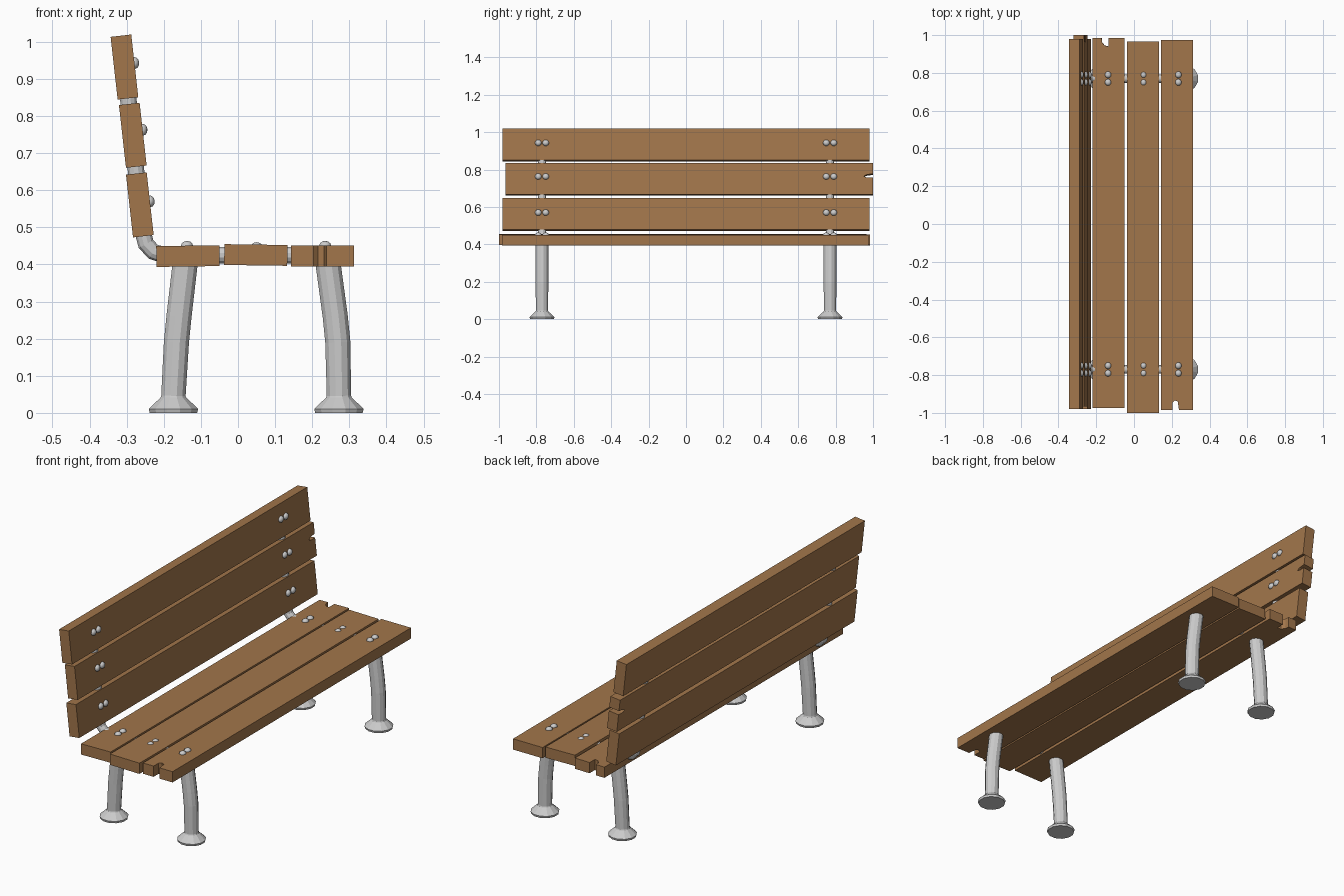
import bpy, bmesh
from math import radians, cos, sin, pi
from mathutils import Vector, Matrix

if "Cube" in bpy.data.objects:
    bpy.data.objects.remove(bpy.data.objects["Cube"])

wood = bpy.data.materials.new("wood")
wood.diffuse_color = (0.36, 0.18, 0.07, 1)
wood.use_nodes = True
wood.node_tree.nodes["Principled BSDF"].inputs["Base Color"].default_value = wood.diffuse_color


def finish(bm, name, mat=None):
    bmesh.ops.recalc_face_normals(bm, faces=bm.faces)
    me = bpy.data.meshes.new(name)
    bm.to_mesh(me)
    bm.free()
    ob = bpy.data.objects.new(name, me)
    bpy.context.collection.objects.link(ob)
    if mat:
        me.materials.append(mat)
    return ob


def tube(name, pts, y, sides=12):
    """Sweep round rings along (x, z, radius) points in the plane at y."""
    bm = bmesh.new()
    c = [Vector((x, y, z)) for x, z, r in pts]
    rings = []
    for i, (x, z, r) in enumerate(pts):
        t = Vector((0, 0, 0))
        if i > 0:
            t += (c[i] - c[i - 1]).normalized()
        if i < len(c) - 1:
            t += (c[i + 1] - c[i]).normalized()
        t.normalize()
        side = Vector((0, 1, 0))
        up = t.cross(side)
        rings.append([bm.verts.new(c[i] + r * (cos(a) * side + sin(a) * up))
                      for a in (2 * pi * (k + 0.5) / sides for k in range(sides))])
    for a, b in zip(rings, rings[1:]):
        for k in range(sides):
            n = (k + 1) % sides
            bm.faces.new((a[k], a[n], b[n], b[k]))
    bm.faces.new(rings[0])
    bm.faces.new(rings[-1])
    return finish(bm, name)


def bolts(name, m, u, h):
    """Four domed bolt heads on a plank, a pair at each leg frame."""
    bm = bmesh.new()
    for y in (-0.77, 0.77):
        for d in (-0.02, 0.02):
            bmesh.ops.create_uvsphere(
                bm, u_segments=10, v_segments=6, radius=1,
                matrix=m @ Matrix.Translation((u, y + d, h)) @ Matrix.Diagonal((0.017, 0.018, 0.013, 1)))
    for f in bm.faces:
        f.smooth = True
    finish(bm, name)


def plank(name, x, z, angle, y0, y1, bolt_u, bolt_h=0.028, lo=(), hi=()):
    """Board along y; lo / hi are notch outlines (u, y) cut in its ends."""
    w, t = 0.085, 0.028
    outline = [(-w, y0), *lo, (w, y0), (w, y1), *hi, (-w, y1)]
    bm = bmesh.new()
    face = bm.faces.new([bm.verts.new((u, y, -t)) for u, y in outline])
    ext = bmesh.ops.extrude_face_region(bm, geom=[face])
    bmesh.ops.translate(bm, vec=(0, 0, 2 * t),
                        verts=[v for v in ext["geom"] if isinstance(v, bmesh.types.BMVert)])
    ob = finish(bm, name, wood)
    m = Matrix.Translation((x, 0, z)) @ Matrix.Rotation(radians(angle), 4, 'Y')
    ob.matrix_world = m
    bolts(name + "_bolts", m, bolt_u, bolt_h)


# seat planks, two with broken ends
plank("seat_plank_rear", -0.135, 0.4225, -0.8, -0.975, 0.985, -0.002,
      hi=[(0.0, 0.985), (0.0, 0.94), (-0.02, 0.945), (-0.034, 0.962), (-0.036, 0.985)])
plank("seat_plank_middle", 0.048, 0.4255, 0.8, -1.0, 0.965, 0.002, 0.0215)
plank("seat_plank_front", 0.228, 0.4225, 0, -0.985, 0.975, 0.007,
      lo=[(-0.024, -0.985), (-0.024, -0.945), (-0.012, -0.934), (0.004, -0.94), (0.01, -0.985)])

# leaning back planks
plank("back_plank_bottom", -0.2645, 0.5605, 83.6, -0.98, 0.98, -0.0065)
plank("back_plank_middle", -0.2835, 0.748, 83.6, -0.965, 1.0, -0.012,
      hi=[(-0.007, 1.0), (-0.006, 0.968), (-0.013, 0.95), (-0.022, 0.965), (-0.027, 1.0)])
plank("back_plank_top", -0.306, 0.932, 83.6, -0.98, 0.98, -0.008)

# legs with flared feet, and the bent pipe carrying seat and back
for side, y in (("left", -0.77), ("right", 0.77)):
    for part, xs in (("front", (0.272, 0.269, 0.262, 0.241)),
                     ("rear", (-0.174, -0.166, -0.159, -0.141))):
        a, b, c, d = xs
        tube(f"{part}_leg_{side}",
             [(a, 0, 0.066), (a, 0.011, 0.069), (a, 0.041, 0.036), (a, 0.046, 0.034),
              (b, 0.19, 0.035), (c, 0.26, 0.035), (d, 0.415, 0.035)], y)
    r = 0.023
    tube(f"frame_pipe_{side}",
         [(0.25, 0.425, r), (-0.2, 0.425, r), (-0.228, 0.434, r), (-0.248, 0.455, r),
          (-0.257, 0.49, r), (-0.306, 0.94, r)], y)
